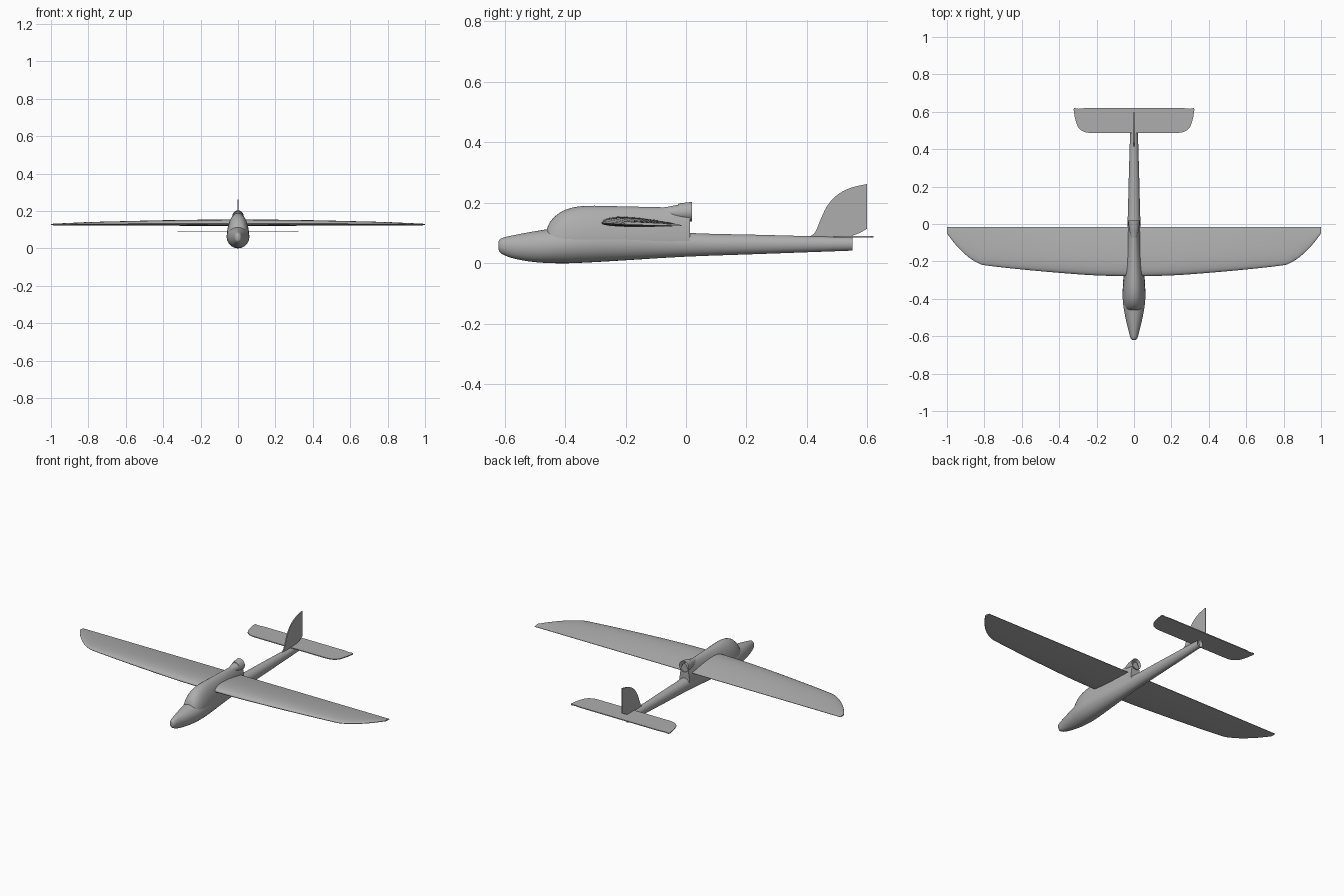
import bpy, bmesh, math

cube = bpy.data.objects.get("Cube")
if cube:
    bpy.data.objects.remove(cube, do_unlink=True)

grey = bpy.data.materials.new("foam grey")
grey.use_nodes = True
GREY = (0.42, 0.42, 0.42, 1)
grey.diffuse_color = GREY
grey.node_tree.nodes["Principled BSDF"].inputs["Base Color"].default_value = GREY


def finish(name, bm, angle=35):
    bmesh.ops.recalc_face_normals(bm, faces=bm.faces)
    mesh = bpy.data.meshes.new(name)
    bm.to_mesh(mesh)
    bm.free()
    mesh.materials.append(grey)
    obj = bpy.data.objects.new(name, mesh)
    bpy.context.collection.objects.link(obj)
    bpy.ops.object.select_all(action='DESELECT')
    obj.select_set(True)
    bpy.context.view_layer.objects.active = obj
    bpy.ops.object.shade_smooth_by_angle(angle=math.radians(angle))
    return obj


def loft(name, rings, recess=0.0, angle=35):
    """Skin closed rings of points, cap both ends, optionally hollow the last."""
    bm = bmesh.new()
    loops = [[bm.verts.new(p) for p in ring] for ring in rings]
    n = len(loops[0])
    for a, b in zip(loops, loops[1:]):
        for i in range(n):
            j = (i + 1) % n
            bm.faces.new((a[i], a[j], b[j], b[i]))
    bm.faces.new(loops[0])
    end = bm.faces.new(loops[-1])
    if recess:
        bm.normal_update()
        bmesh.ops.inset_region(bm, faces=[end], thickness=0.005)
        bmesh.ops.translate(bm, verts=end.verts, vec=(0, -recess, 0))
    return finish(name, bm, angle)


def smooth(rows, steps=4):
    """Catmull-Rom refinement of a list of tuples."""
    out = []
    for k in range(len(rows) - 1):
        p = [rows[min(max(k + d, 0), len(rows) - 1)] for d in (-1, 0, 1, 2)]
        for s in range(steps):
            t = s / steps
            out.append(tuple(
                0.5 * (2 * b + (c - a) * t + (2 * a - 5 * b + 4 * c - d) * t * t
                       + (3 * b - a - 3 * c + d) * t ** 3)
                for a, b, c, d in zip(*p)))
    return out + [rows[-1]]


def egg(y, low, mid, top, half, sides=32):
    """Oval section with its widest line at height mid."""
    ring = []
    for i in range(sides):
        a = 2 * math.pi * i / sides
        s = math.sin(a)
        ring.append((half * math.cos(a), y, mid + s * ((top - mid) if s > 0 else (mid - low))))
    return ring


# Fuselage and tail boom: y, bottom, widest height, top, half width
body = [(-0.62, 0.045, 0.06, 0.073, 0.008), (-0.61, 0.032, 0.058, 0.083, 0.018),
        (-0.57, 0.016, 0.056, 0.093, 0.029), (-0.5, 0.004, 0.056, 0.106, 0.046),
        (-0.42, 0.0, 0.06, 0.118, 0.059), (-0.34, 0.002, 0.064, 0.125, 0.06),
        (-0.2, 0.01, 0.066, 0.122, 0.05), (0.0, 0.022, 0.064, 0.101, 0.035),
        (0.25, 0.031, 0.063, 0.094, 0.028), (0.55, 0.042, 0.064, 0.086, 0.019)]
loft("fuselage", [egg(*r) for r in smooth(body)], recess=0.02)

# Canopy and spine rising out of the fuselage
canopy = [(-0.462, 0.05, 0.07, 0.108, 0.034), (-0.45, 0.045, 0.07, 0.136, 0.044),
          (-0.425, 0.04, 0.07, 0.162, 0.053), (-0.39, 0.04, 0.07, 0.18, 0.058),
          (-0.33, 0.04, 0.07, 0.19, 0.058), (-0.2, 0.04, 0.07, 0.188, 0.049),
          (-0.06, 0.04, 0.07, 0.185, 0.038), (0.014, 0.04, 0.07, 0.186, 0.033)]
loft("canopy", [egg(*r) for r in smooth(canopy)])

# Motor pod with an open rear socket
pod = [(-0.11, 0.165, 0.172, 0.18, 0.008), (-0.06, 0.15, 0.167, 0.187, 0.019),
       (-0.02, 0.142, 0.168, 0.195, 0.027), (0.02, 0.138, 0.17, 0.203, 0.031)]
loft("motor_pod", [egg(*r) for r in smooth(pod)], recess=0.045)


# Wing: nearly flat underside, arched top, thinning towards each tip
def airfoil(x, lead, thick):
    trail, base, n = -0.015, 0.124, 14
    chord = trail - lead
    fracs = [(1 - math.cos(math.pi * i / n)) / 2 for i in range(n + 1)]

    def arch(f):
        return (2.969 * math.sqrt(f) - 1.26 * f - 3.516 * f * f
                + 2.843 * f ** 3 - 1.015 * f ** 4)
    upper = [(x, lead + f * chord, base + 0.002 + thick * (0.25 * (1 - f) + 0.75 * arch(f)))
             for f in fracs]
    lower = [(x, lead + f * chord, base + thick * (0.25 * (1 - f) - 0.28 * arch(f)))
             for f in reversed(fracs[1:])]
    return upper + lower


half_wing = [(0, -0.28, 0.031), (0.2, -0.275, 0.029), (0.4, -0.261, 0.026),
             (0.6, -0.243, 0.021), (0.78, -0.223, 0.016), (0.83, -0.211, 0.014),
             (0.89, -0.173, 0.011), (0.95, -0.115, 0.008), (1.0, -0.05, 0.005)]
half_wing = smooth(half_wing, 3)
span = [(-x, y, t) for x, y, t in reversed(half_wing[1:])] + half_wing
loft("wing", [airfoil(*s) for s in span], angle=50)


# Thin tail surfaces cut from outlines
def plate(name, points, offset):
    bm = bmesh.new()
    face = bm.faces.new([bm.verts.new(p) for p in points])
    grown = bmesh.ops.extrude_face_region(bm, geom=[face])["geom"]
    moved = [v for v in grown if isinstance(v, bmesh.types.BMVert)]
    bmesh.ops.translate(bm, verts=moved, vec=offset)
    return finish(name, bm)


tip = smooth([(0.23, 0.487), (0.265, 0.492), (0.297, 0.515), (0.314, 0.56), (0.323, 0.612)])
tip += [(0.319, 0.62), (0.295, 0.616), (0.26, 0.62)]
outline = tip + [(-x, y) for x, y in reversed(tip)]
plate("tailplane", [(x, y, 0.086) for x, y in outline], (0, 0, 0.005))

fin = smooth([(0.395, 0.082), (0.425, 0.1), (0.443, 0.14), (0.464, 0.185), (0.495, 0.222),
              (0.54, 0.248), (0.598, 0.262)])
fin += [(0.598, 0.114), (0.578, 0.102), (0.55, 0.091), (0.48, 0.08)]
plate("fin", [(-0.003, y, z) for y, z in fin], (0.006, 0, 0))
